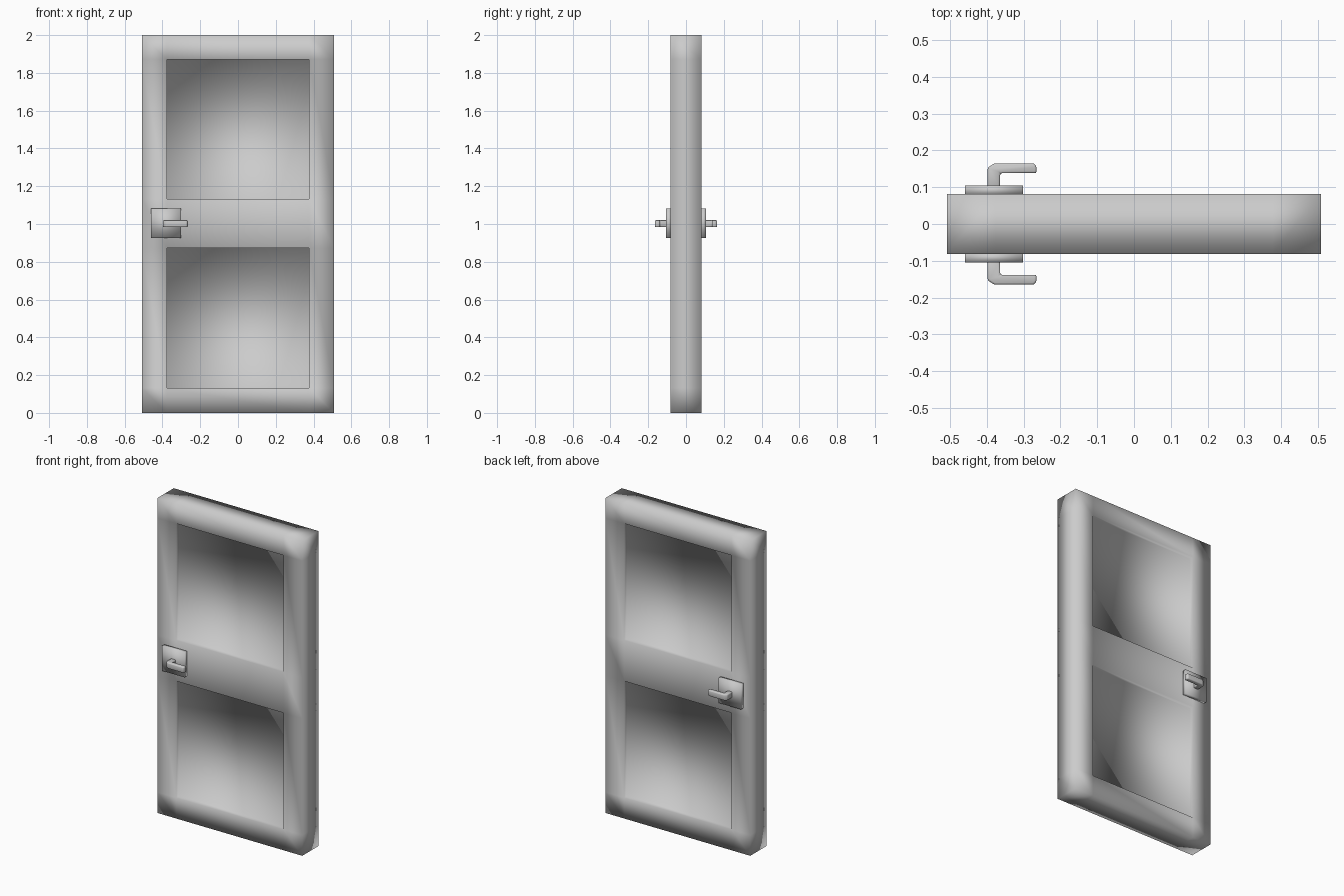
import bpy, bmesh
from mathutils import Vector

if "Cube" in bpy.data.objects:
    bpy.data.objects.remove(bpy.data.objects["Cube"])


def finish(bm, name, mirror=False, bevel=0.0):
    bmesh.ops.recalc_face_normals(bm, faces=bm.faces)
    me = bpy.data.meshes.new(name)
    bm.to_mesh(me)
    bm.free()
    ob = bpy.data.objects.new(name, me)
    bpy.context.collection.objects.link(ob)
    for p in me.polygons:
        p.use_smooth = True
    if bevel:
        m = ob.modifiers.new("round", 'BEVEL')
        m.width, m.segments = bevel, 2
    if mirror:
        m = ob.modifiers.new("both_sides", 'MIRROR')
        m.use_axis = (False, True, False)
    return ob


def box(lo, hi):
    bm = bmesh.new()
    bmesh.ops.create_cube(bm, size=1)
    lo, hi = Vector(lo), Vector(hi)
    for v in bm.verts:
        v.co = (lo + hi) / 2 + Vector(a * b for a, b in zip(v.co, hi - lo))
    return bm


# Door leaf: slab cut along the panel borders, panels pushed in on both faces
HALF_T, DEPTH = 0.081, 0.027
PANELS = ((0.132, 0.872), (1.132, 1.872))
bm = box((-0.508, -HALF_T, 0), (0.508, HALF_T, 2))
cuts = [((x, 0, 0), (1, 0, 0)) for x in (-0.377, 0.377)]
cuts += [((0, 0, z), (0, 0, 1)) for pair in PANELS for z in pair]
for co, no in cuts:
    bmesh.ops.bisect_plane(bm, geom=bm.verts[:] + bm.edges[:] + bm.faces[:],
                           plane_co=co, plane_no=no)
bm.normal_update()
recess = []
for f in bm.faces:
    c = f.calc_center_median()
    if abs(f.normal.y) > 0.9 and abs(c.x) < 0.1 and any(a < c.z < b for a, b in PANELS):
        recess.append(f)
for f in bmesh.ops.extrude_discrete_faces(bm, faces=recess)['faces']:
    for v in f.verts:
        v.co.y -= DEPTH if v.co.y > 0 else -DEPTH
finish(bm, "door_leaf")

# Square handle plates on both faces
finish(box((-0.46, -0.105, 0.925), (-0.302, -0.078, 1.083)), "handle_plate", mirror=True)

# Lever handles: bent profile extruded in height, on both faces
profile = [(-0.398, -0.10), (-0.398, -0.153), (-0.38, -0.165), (-0.272, -0.165),
           (-0.265, -0.157), (-0.265, -0.138), (-0.364, -0.138), (-0.364, -0.10)]
bm = bmesh.new()
face = bm.faces.new([bm.verts.new((x, y, 0.983)) for x, y in profile])
ext = bmesh.ops.extrude_face_region(bm, geom=[face], use_keep_orig=True)
bmesh.ops.translate(bm, vec=(0, 0, 0.037),
                    verts=[g for g in ext['geom'] if isinstance(g, bmesh.types.BMVert)])
finish(bm, "lever_handle", mirror=True, bevel=0.006)
